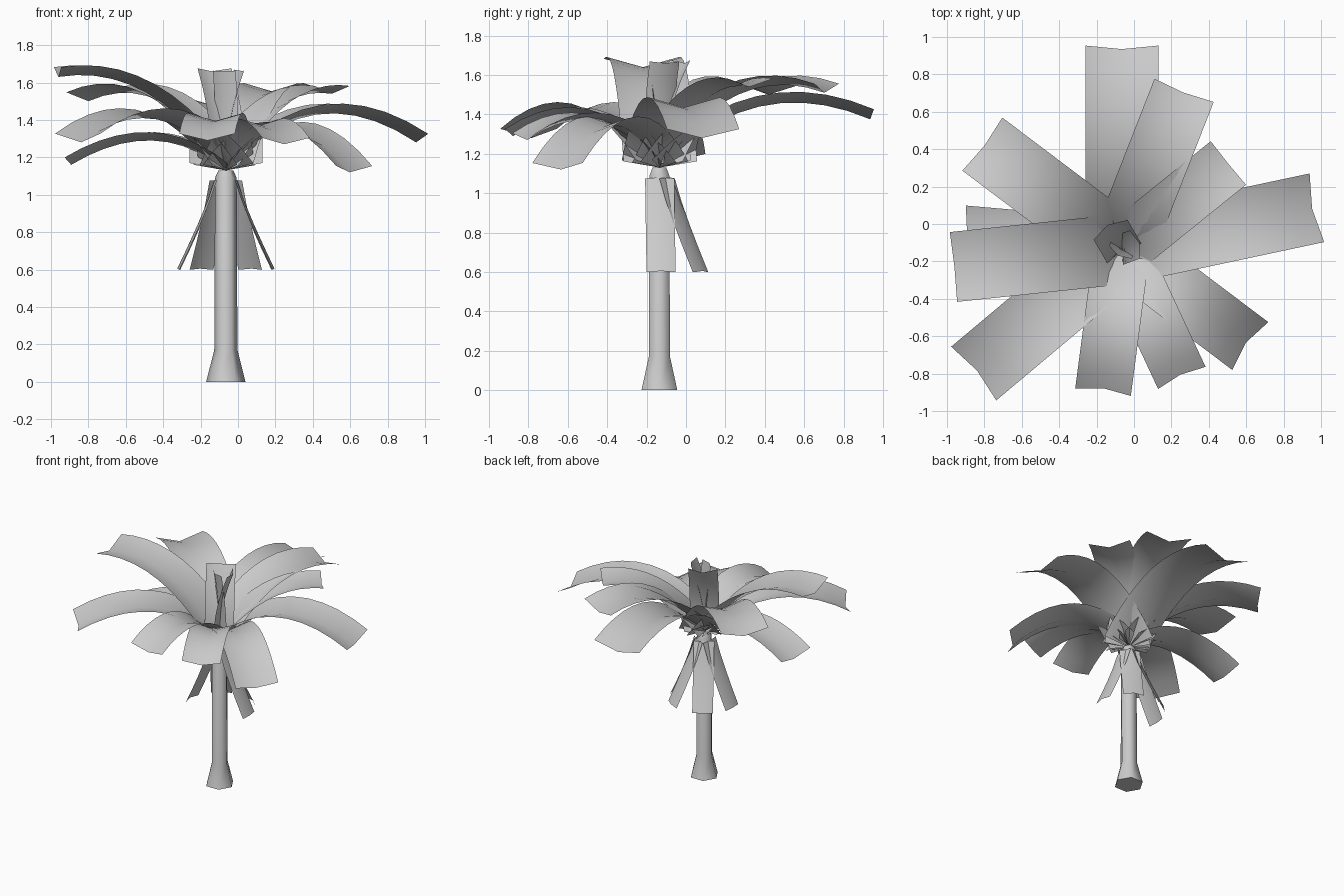
import bpy, bmesh, math
from mathutils import Vector

if "Cube" in bpy.data.objects:
    bpy.data.objects.remove(bpy.data.objects["Cube"])

CX, CY = -0.065, -0.135      # trunk axis
UP = Vector((0, 0, 1))


def finish(name, bm, angle=60):
    me = bpy.data.meshes.new(name)
    bm.to_mesh(me)
    bm.free()
    ob = bpy.data.objects.new(name, me)
    bpy.context.collection.objects.link(ob)
    bpy.ops.object.select_all(action='DESELECT')
    ob.select_set(True)
    bpy.context.view_layer.objects.active = ob
    bpy.ops.object.shade_smooth_by_angle(angle=math.radians(angle))
    return ob


def strip(name, deg, pts, width, fold):
    """Folded two-panel strip following (radius, z) points in direction deg."""
    a = math.radians(deg)
    out = Vector((math.cos(a), math.sin(a), 0))
    side = Vector((-math.sin(a), math.cos(a), 0))
    bm = bmesh.new()
    rows = []
    for i, (r, z) in enumerate(pts):
        p, q = pts[max(i - 1, 0)], pts[min(i + 1, len(pts) - 1)]
        tan = Vector((q[0] - p[0], q[1] - p[1])).normalized()
        nrm = out * -tan.y + UP * tan.x
        mid = Vector((CX, CY, 0)) + out * r + UP * z
        rows.append([bm.verts.new(mid + side * s * width / 2 + nrm * fold * abs(s))
                     for s in (1, 0, -1)])
    for u, v in zip(rows, rows[1:]):
        for k in range(2):
            bm.faces.new((u[k], u[k + 1], v[k + 1], v[k]))
    return finish(name, bm)


def arch(length, tip, peak, base=1.13, n=10):
    """Quadratic curve from the crown to the tip with a given peak height."""
    p, d = peak - base, tip - base
    h = p + math.sqrt(max(p * p - p * d, 0))
    return [(2 * t * (1 - t) * 0.45 * length + t * t * length,
             base + 2 * t * (1 - t) * h + t * t * d)
            for t in (i / n for i in range(n + 1))]


# six-sided trunk with flared foot
bm = bmesh.new()
rings = []
for r, z in ((0.105, 0), (0.062, 0.17), (0.058, 1.09), (0.04, 1.13)):
    rings.append([bm.verts.new((CX + r * math.cos(k * math.pi / 3),
                                CY + r * math.sin(k * math.pi / 3), z)) for k in range(6)])
for u, v in zip(rings, rings[1:]):
    for k in range(6):
        bm.faces.new((u[k], u[(k + 1) % 6], v[(k + 1) % 6], v[k]))
bm.faces.new(rings[0][::-1])
bm.faces.new(rings[-1])
finish("trunk", bm)

# spreading fronds: direction, length, width, tip height, peak height
fronds = [
    (90, 1.07, 0.39, 1.375, 1.46), (68.6, 0.90, 0.34, 1.51, 1.55),
    (39, 0.73, 0.30, 1.54, 1.545), (12, 1.04, 0.375, 1.28, 1.435),
    (-37, 0.83, 0.32, 1.12, 1.345), (-65, 0.74, 0.28, 1.27, 1.37),
    (-97.5, 0.75, 0.30, 1.29, 1.395), (220, 1.01, 0.375, 1.28, 1.41),
    (186, 0.90, 0.375, 1.63, 1.64), (175, 0.83, 0.32, 1.16, 1.29),
    (143, 0.92, 0.355, 1.50, 1.545),
]
for i, (deg, length, width, tip, peak) in enumerate(fronds):
    strip(f"frond_{i + 1}", deg, arch(length, tip, peak), width, width * 0.14)

# young upright fronds in the middle
for i, (deg, reach, width) in enumerate(((-120, 0.04, 0.14), (120, 0.15, 0.21), (20, 0.10, 0.16))):
    pts = [(reach * t * t, 1.15 + 0.51 * t) for t in (k / 5 for k in range(6))]
    strip(f"young_frond_{i + 1}", deg, pts, width, width * 0.16)

# dead leaves hanging on the back half of the trunk
for i, deg in enumerate((2, 58, 122, 178)):
    pts = [(0.06 + 0.20 * t ** 1.15, 1.08 - 0.475 * t) for t in (k / 4 for k in range(5))]
    strip(f"dead_leaf_{i + 1}", deg, pts, 0.148, -0.015)
